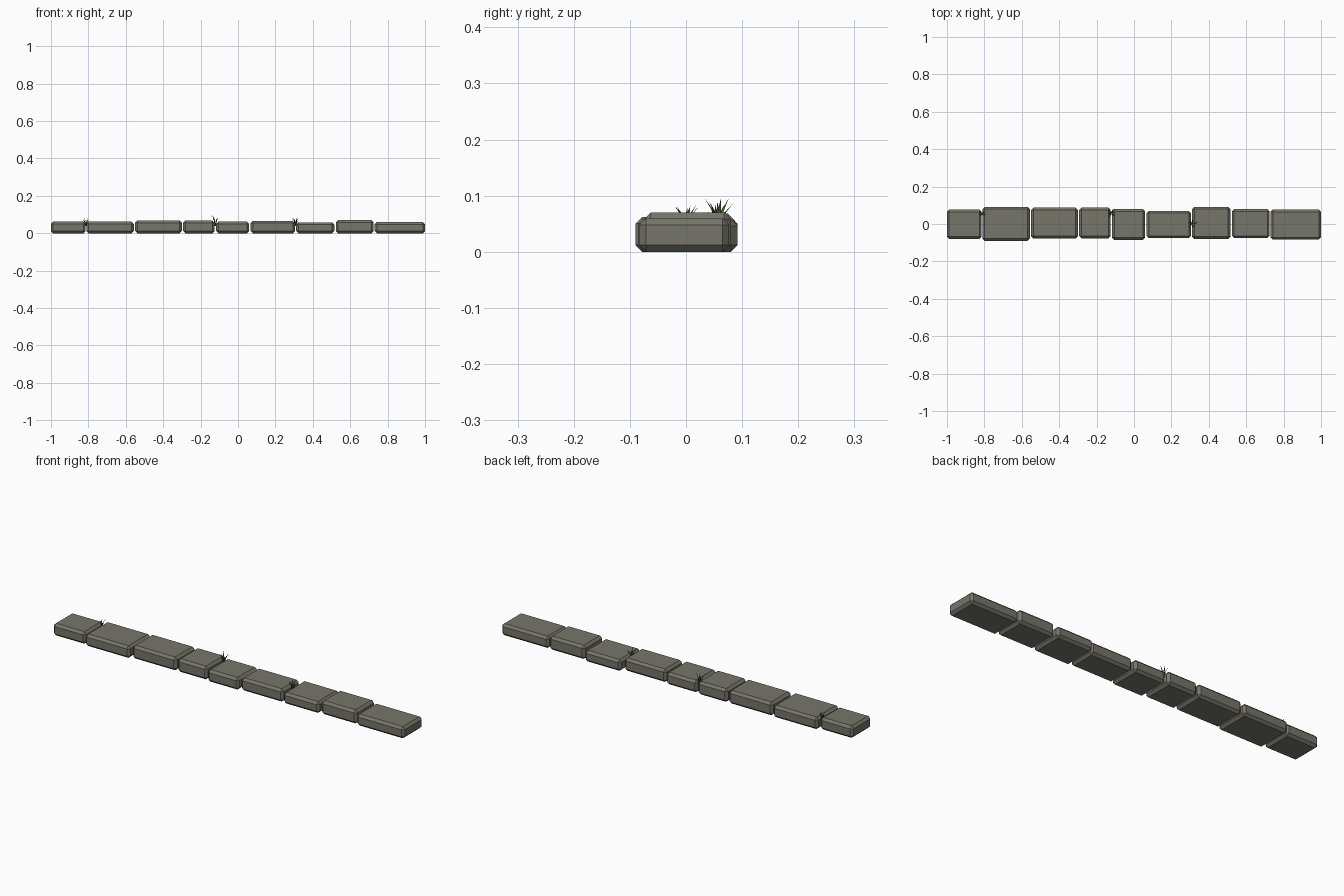
import bpy, bmesh, math, random
from mathutils import Vector

cube = bpy.data.objects.get("Cube")
if cube:
    bpy.data.objects.remove(cube, do_unlink=True)
random.seed(4)


def material(name, rgb):
    m = bpy.data.materials.new(name)
    m.use_nodes = True
    m.diffuse_color = (*rgb, 1)
    m.node_tree.nodes["Principled BSDF"].inputs["Base Color"].default_value = (*rgb, 1)
    return m


stone_grey = material("stone grey", (0.18, 0.18, 0.145))
grass_green = material("grass green", (0.07, 0.16, 0.035))
dark_green = material("dark grass green", (0.03, 0.08, 0.025))


def finish(bm, name, mats):
    mesh = bpy.data.meshes.new(name)
    bm.to_mesh(mesh)
    bm.free()
    for m in mats:
        mesh.materials.append(m)
    bpy.context.collection.objects.link(bpy.data.objects.new(name, mesh))


def stone(name, x0, x1, y0, y1, height):
    """Block with a single flat chamfer on every edge."""
    bm = bmesh.new()
    bmesh.ops.create_cube(bm, size=1)
    for v in bm.verts:
        v.co = (x1 if v.co.x > 0 else x0, y1 if v.co.y > 0 else y0,
                height if v.co.z > 0 else 0)
    bmesh.ops.bevel(bm, geom=bm.edges[:], offset=0.012, segments=1, affect='EDGES')
    finish(bm, name, [stone_grey])


def tuft(name, x, y, top, spread, count=6):
    """Fan of tapered blades, each with one outward bend."""
    bm = bmesh.new()
    for i in range(count):
        a = math.tau * i / count + random.uniform(-0.3, 0.3)
        out = Vector((math.cos(a), math.sin(a), 0))
        side = Vector((-out.y, out.x, 0)) * 0.003
        root = Vector((x, y, 0.04)) + out * 0.002
        tip_z = top - random.uniform(0, 0.015)
        reach = spread * random.uniform(0.6, 1)
        mid = Vector((x, y, 0.04 + (tip_z - 0.04) * 0.6)) + out * reach * 0.4
        tip = Vector((x, y, tip_z)) + out * reach
        a0, a1, b0, b1, t = [bm.verts.new(p) for p in
                             (root - side, root + side, mid - side, mid + side, tip)]
        for f in (bm.faces.new((a0, a1, b1, b0)), bm.faces.new((b0, b1, t))):
            f.material_index = i % 2
    finish(bm, name, [grass_green, dark_green])


# Row of paving stones: x start, x end, y front, y back, height
stones = [
    (-1.0, -0.815, -0.08, 0.077, 0.062),
    (-0.81, -0.557, -0.09, 0.092, 0.062),
    (-0.55, -0.30, -0.077, 0.087, 0.068),
    (-0.293, -0.125, -0.077, 0.087, 0.068),
    (-0.117, 0.06, -0.085, 0.08, 0.062),
    (0.067, 0.305, -0.075, 0.07, 0.066),
    (0.311, 0.515, -0.08, 0.092, 0.058),
    (0.523, 0.725, -0.075, 0.08, 0.07),
    (0.73, 1.0, -0.083, 0.077, 0.06),
]
for i, s in enumerate(stones, 1):
    stone(f"stone_{i}", *s)

# Grass growing in the joints
tuft("grass_tuft_right", -0.813, 0.055, 0.085, 0.024)
tuft("grass_tuft_middle", -0.121, 0.058, 0.097, 0.03)
tuft("grass_tuft_left", 0.308, 0.0, 0.09, 0.033)
